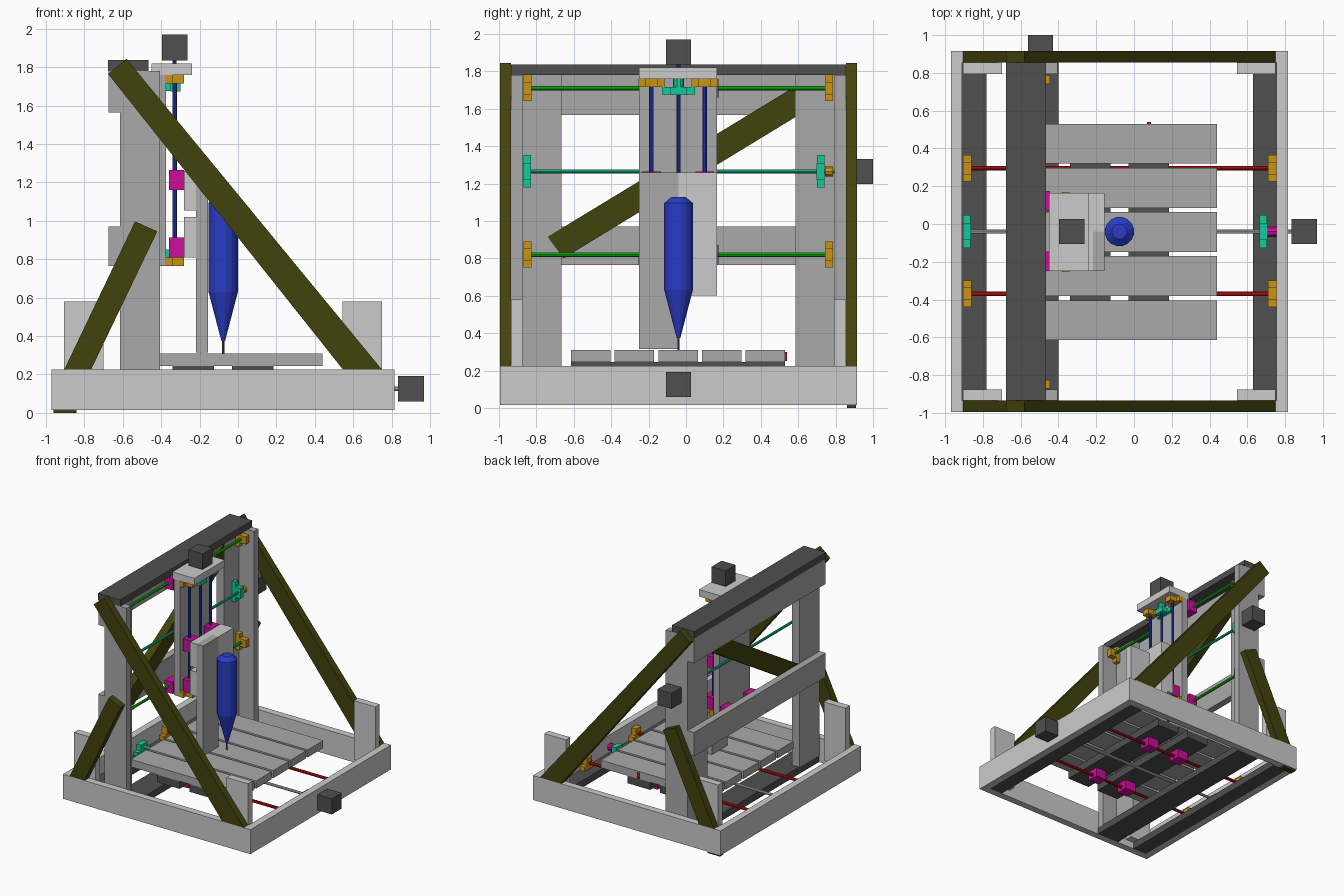
import bpy, bmesh, math
from mathutils import Vector

if "Cube" in bpy.data.objects:
    bpy.data.objects.remove(bpy.data.objects["Cube"])

def mat(name, r, g, b):
    m = bpy.data.materials.new(name)
    m.diffuse_color = (r, g, b, 1)
    m.use_nodes = True
    m.node_tree.nodes["Principled BSDF"].inputs["Base Color"].default_value = m.diffuse_color
    return m

LIGHT = mat("light_gray", .60, .60, .60)
GRAY = mat("mid_gray", .40, .40, .40)
DARK = mat("dark_gray", .08, .08, .08)
OLIVE = mat("olive", .055, .055, .004)
MAGENTA = mat("magenta", .62, .004, .33)
GOLD = mat("gold", .60, .30, .008)
TEAL = mat("teal", .006, .60, .33)
BLUE = mat("blue", .022, .045, .56)
GREEN = mat("green", .008, .58, .008)
RED = mat("red", .62, .006, .006)

def finish(name, bm, m):
    bmesh.ops.recalc_face_normals(bm, faces=bm.faces)
    me = bpy.data.meshes.new(name)
    bm.to_mesh(me)
    bm.free()
    me.materials.append(m)
    bpy.context.collection.objects.link(bpy.data.objects.new(name, me))

def box(name, m, x, y, z):
    """Box from three (low, high) ranges."""
    bm = bmesh.new()
    bmesh.ops.create_cube(bm, size=1)
    for v in bm.verts:
        v.co = [lo + (c + .5) * (hi - lo) for c, (lo, hi) in zip(v.co, (x, y, z))]
    finish(name, bm, m)

def prism(name, m, pts, axis, lo, hi):
    """Extrude a 2D outline along an axis (0 = x, 1 = y)."""
    bm = bmesh.new()
    place = lambda p, d: (d, p[0], p[1]) if axis == 0 else (p[0], d, p[1])
    f = bm.faces.new([bm.verts.new(place(p, lo)) for p in pts])
    r = bmesh.ops.extrude_face_region(bm, geom=[f])
    step = Vector(place((0, 0), hi - lo))
    bmesh.ops.translate(bm, verts=[g for g in r["geom"] if isinstance(g, bmesh.types.BMVert)], vec=step)
    finish(name, bm, m)

def lathe(name, m, centre, axis, profile, n=12):
    """Stack of rings (position along axis, radius)."""
    bm = bmesh.new()
    rings = []
    for d, r in profile:
        ring = []
        for i in range(n):
            t = 2 * math.pi * (i + .5) / n
            co = list(centre)
            co[axis] = d
            co[(axis + 1) % 3] += r * math.cos(t)
            co[(axis + 2) % 3] += r * math.sin(t)
            ring.append(bm.verts.new(co))
        rings.append(ring)
    for a, b in zip(rings, rings[1:]):
        for i in range(n):
            bm.faces.new((a[i], a[(i + 1) % n], b[(i + 1) % n], b[i]))
    bm.faces.new(rings[0])
    bm.faces.new(rings[-1])
    finish(name, bm, m)

Y0, Y1 = -.935, .855          # inside faces of the frame
CY = -.04                     # machine centre line
SIDES = (("front", -1), ("back", 1))

def side(s, d0, d1):
    """y range measured inward from the inner frame face."""
    return (Y0 + d0, Y0 + d1) if s < 0 else (Y1 - d1, Y1 - d0)

# Base frame
box("base_left", LIGHT, (-.97, -.91), (-.995, .915), (.015, .225))
box("base_right", LIGHT, (.755, .815), (-.995, .915), (.015, .225))
for n, s in SIDES:
    box("base_" + n, LIGHT, (-.91, .755), side(s, -.06, 0), (.015, .225))
for n, x in (("left", (-.91, -.78)), ("middle", (-.61, -.40)), ("right", (.63, .755))):
    box("floor_plank_" + n, DARK, x, (Y0, Y1), (.015, .075))

# Corner posts, uprights and sloping braces, mirrored front to back
for n, s in SIDES:
    for k, x in (("left", (-.905, -.70)), ("right", (.545, .75))):
        box(f"corner_post_{k}_{n}", LIGHT, x, side(s, 0, .06), (.075, .58))
    box("upright_side_" + n, GRAY, (-.615, -.405), side(s, 0, .06), (.075, 1.78))
    box("upright_face_" + n, GRAY, (-.615, -.545), side(s, .06, .27), (.075, 1.78))
    lo, hi = side(s, -.06, 0)
    prism("long_brace_" + n, OLIVE, [(-.677, 1.765), (-.58, 1.843), (.75, .225), (.547, .225)], 1, lo, hi)
    prism("short_brace_" + n, OLIVE, [(-.536, .997), (-.42, .945), (-.765, .225), (-.905, .225)], 1, lo, hi)
box("brace_tip", OLIVE, (-.96, -.84), (.86, .91), (0, .015))

# Gantry beams
box("top_beam", DARK, (-.677, -.465), (Y0, Y1), (1.78, 1.837))
for n, z in (("upper", (1.565, 1.78)), ("lower", (.765, .97))):
    box("gantry_board_" + n, GRAY, (-.675, -.615), (Y0, Y1), z)
prism("gantry_diagonal", OLIVE, [(-.74, .915), (.585, 1.72), (.585, 1.555), (-.655, .80)], 0, -.61, -.54)

# Moving bed: five slats on two cross boards
for i in range(5):
    y = -.615 + i * .2335
    box(f"bed_slat_{i}", GRAY, (-.59, .44), (y, y + .211), (.245, .31))
for n, x in (("left", (-.34, -.125)), ("right", (-.03, .185))):
    box("bed_cross_" + n, DARK, x, (-.615, .53), (.18, .245))
box("limit_pin", RED, (.07, .09), (.53, .54), (.25, .30))

# Cross slide plate, motor shelf and tool carriage
CW = (-.25, .165)
box("slide_plate", GRAY, (-.435, -.375), CW, (.765, 1.76))
box("motor_shelf", LIGHT, (-.45, -.24), CW, (1.76, 1.82))
for n, z in (("upper", (1.055, 1.26)), ("lower", (.81, 1.02))):
    box("carriage_board_" + n, LIGHT, (-.28, -.218), CW, z)
box("carriage_front_long", GRAY, (-.218, -.157), (-.25, CY), (.315, 1.26))
box("carriage_front_short", LIGHT, (-.218, -.157), (CY, .165), (.60, 1.26))

# Spindle and cutting bit
T = (-.077, CY, 0)
lathe("spindle", BLUE, T, 2, [(.375, .01), (.63, .078), (1.095, .078), (1.127, .04)], 16)
lathe("cutting_bit", DARK, T, 2, [(.31, .006), (.38, .006)], 8)

def stage(name, order, h0, rods, screw_s, ends, screw, screw_ends, bearings, blocks, rod_mat, screw_mat,
          coupler, coupler_mat, motor):
    """Linear stage. order gives the world axes of (along, sideways, away from mount)."""
    def lbox(n, m, a, s, h):
        r = [0, 0, 0]
        for ax, v in zip(order, (a, s, h)):
            r[ax] = v
        box(f"{name}_{n}", m, *r)

    def lrod(n, m, s, a0, a1, r):
        c = [0, 0, 0]
        c[order[1]], c[order[2]] = s, h0
        lathe(f"{name}_{n}", m, c, order[0], [(a0, r), (a1, r)], 10)

    for i, s in enumerate(rods):
        lrod(f"rod_{i}", rod_mat, s, ends[0], ends[1], .0125)
        # rod end brackets
        for j, a in enumerate(((ends[0], ends[0] + .045), (ends[1] - .045, ends[1]))):
            lbox(f"bracket_foot_{i}{j}", GOLD, a, (s - .07, s + .07), (h0 - .05, h0 - .012))
            lbox(f"bracket_body_{i}{j}", GOLD, a, (s - .033, s + .033), (h0 - .012, h0 + .05))
        # sliding blocks
        for j, a in enumerate(blocks):
            lbox(f"slide_block_{i}{j}", MAGENTA, (a - .052, a + .052), (s - .05, s + .05), (h0 - .03, h0 + .05))
    lrod("lead_screw", screw_mat, screw_s, screw_ends[0], screw_ends[1], .0115)
    # screw bearings
    for j, a in enumerate(bearings):
        lbox(f"bearing_foot_{j}", TEAL, (a - .02, a + .02), (screw_s - .087, screw_s + .087), (h0 - .05, h0 - .02))
        lbox(f"bearing_body_{j}", TEAL, (a - .021, a + .021), (screw_s - .045, screw_s + .045), (h0 - .02, h0 + .03))
    lrod("coupler", coupler_mat, screw_s, coupler[0], coupler[1], .03)
    lbox("motor", DARK, motor, (screw_s - .067, screw_s + .067), (h0 - .067, h0 + .067))

stage("bed", (0, 1, 2), .125, (-.37, .295), CY, (-.905, .755), None, (-.90, .84),
      (-.885, .685), (-.23, .08), RED, LIGHT, (.707, .755), MAGENTA, (.833, .968))
stage("cross", (1, 2, 0), -.495, (.82, 1.71), 1.265, (-.87, .787), None, (-.87, .87),
      (-.85, .72), (-.197, .123), GREEN, TEAL, (.742, .787), GOLD, (.865, 1.0))
stage("lift", (2, 1, 0), -.33, (-.185, .10), CY, (.765, 1.76), None, (.77, 1.84),
      (.83, 1.695), (.862, 1.212), BLUE, BLUE, (1.716, 1.76), TEAL, (1.835, 1.97))
